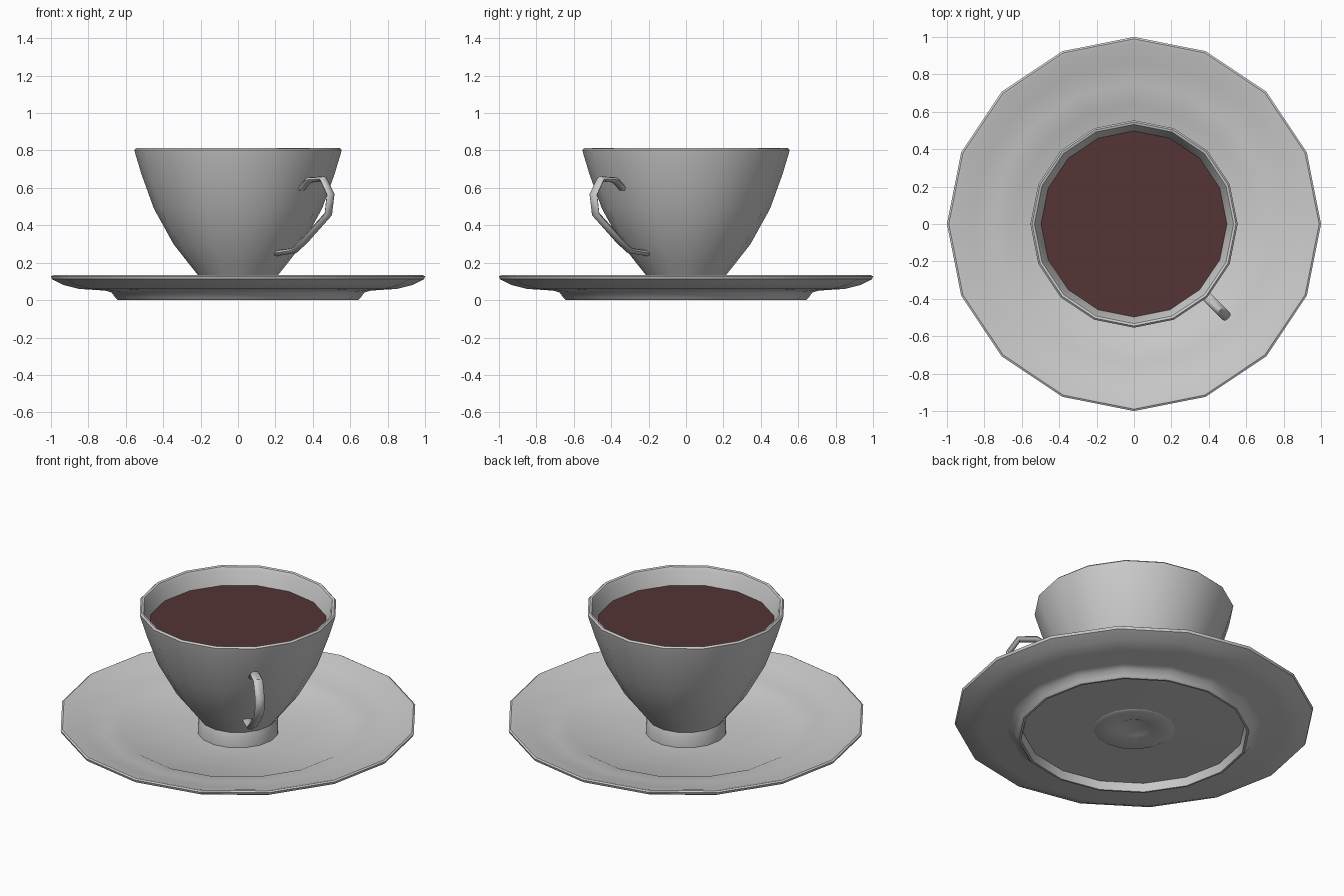
import bpy, bmesh, math
from mathutils import Vector

if "Cube" in bpy.data.objects:
    bpy.data.objects.remove(bpy.data.objects["Cube"])

SIDES = 16


def finish(name, bm, angle=40):
    bmesh.ops.remove_doubles(bm, verts=bm.verts, dist=0.0001)
    bmesh.ops.recalc_face_normals(bm, faces=bm.faces)
    mesh = bpy.data.meshes.new(name)
    bm.to_mesh(mesh)
    bm.free()
    obj = bpy.data.objects.new(name, mesh)
    bpy.context.collection.objects.link(obj)
    bpy.ops.object.select_all(action='DESELECT')
    obj.select_set(True)
    bpy.context.view_layer.objects.active = obj
    bpy.ops.object.shade_smooth_by_angle(angle=math.radians(angle))
    return obj


def lathe(name, profile, closed=False):
    """Spin an (r, z) profile around the z axis."""
    bm = bmesh.new()
    verts = [bm.verts.new((r, 0, z)) for r, z in profile]
    pairs = list(zip(verts, verts[1:]))
    if closed:
        pairs.append((verts[-1], verts[0]))
    edges = [bm.edges.new(p) for p in pairs]
    bmesh.ops.spin(bm, geom=verts + edges, cent=(0, 0, 0), axis=(0, 0, 1),
                   angle=math.tau, steps=SIDES, use_merge=False)
    return finish(name, bm)


def sweep(name, path, out, half_width, half_depth, sides=8):
    """Sweep an oval section along an (r, z) path in the vertical plane of out."""
    bm = bmesh.new()
    across = Vector((-out.y, out.x, 0))
    pts = [out * r + Vector((0, 0, z)) for r, z in path]
    rings = []
    for i, p in enumerate(pts):
        tangent = (pts[min(i + 1, len(pts) - 1)] - pts[max(i - 1, 0)]).normalized()
        normal = across.cross(tangent)
        rings.append([bm.verts.new(p + across * half_width * math.cos(a)
                                   + normal * half_depth * math.sin(a))
                      for a in (math.tau * k / sides for k in range(sides))])
    for a, b in zip(rings, rings[1:]):
        for k in range(sides):
            n = (k + 1) % sides
            bm.faces.new((a[k], a[n], b[n], b[k]))
    bm.faces.new(rings[0])
    bm.faces.new(rings[-1])
    return finish(name, bm, 50)


# Saucer with a raised rim, a shallow well and a foot ring
lathe("saucer", [
    (0.20, 0.046), (0.635, 0.056), (0.655, 0.066), (0.75, 0.075), (0.87, 0.098),
    (0.97, 0.13), (0.99, 0.133), (1.0, 0.127), (0.995, 0.112), (0.93, 0.08),
    (0.85, 0.06), (0.71, 0.051), (0.675, 0.04), (0.655, 0.012), (0.642, 0.0),
    (0.63, 0.0), (0.618, 0.048), (0.20, 0.041)], closed=True)

# Cup: hollow foot, flared bowl, rounded lip and inner wall
lathe("cup", [
    (0, 0.09), (0.09, 0.05), (0.215, 0.036), (0.226, 0.042), (0.225, 0.10),
    (0.215, 0.135), (0.255, 0.185), (0.345, 0.30), (0.45, 0.49), (0.515, 0.67),
    (0.55, 0.785), (0.554, 0.803), (0.545, 0.812), (0.532, 0.808), (0.522, 0.79),
    (0.487, 0.67), (0.42, 0.49), (0.315, 0.30), (0.20, 0.18), (0, 0.16)])

# Coffee surface
coffee = lathe("coffee", [(0, 0.71), (0.497, 0.71)])
for poly in coffee.data.polygons:
    if poly.normal.z < 0:
        poly.flip()
mat = bpy.data.materials.new("coffee_brown")
mat.diffuse_color = (0.09, 0.035, 0.035, 1)
mat.use_nodes = True
mat.node_tree.nodes["Principled BSDF"].inputs["Base Color"].default_value = mat.diffuse_color
coffee.data.materials.append(mat)

# Handle, pointing to the front right
out = Vector((1, -1, 0)).normalized()
sweep("handle", [
    (0.475, 0.595), (0.54, 0.643), (0.645, 0.648), (0.70, 0.565), (0.683, 0.46),
    (0.50, 0.315), (0.425, 0.265), (0.29, 0.25)], out, 0.027, 0.015)
